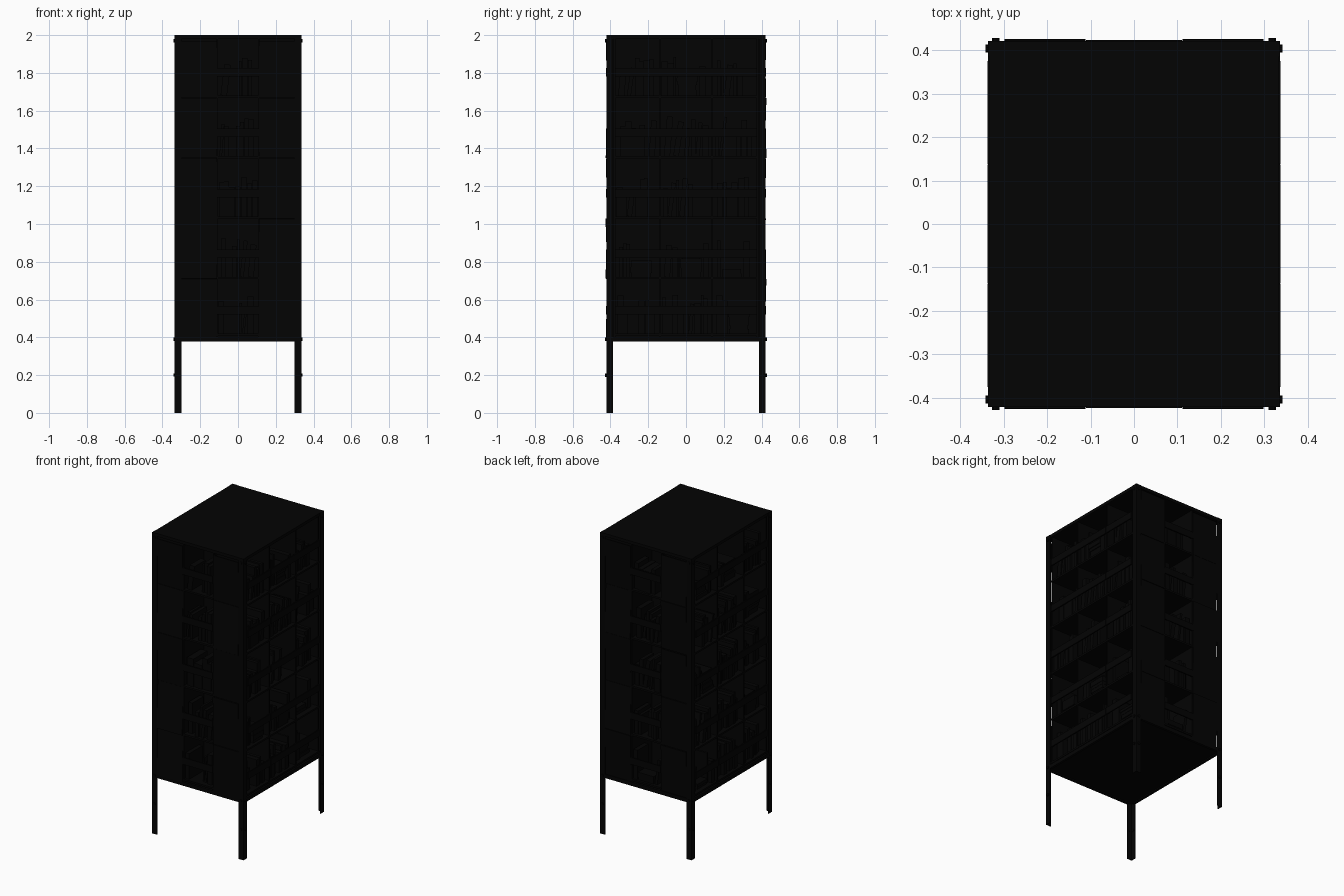
import bpy, bmesh, math, random
from mathutils import Matrix, Vector

if "Cube" in bpy.data.objects:
    bpy.data.objects.remove(bpy.data.objects["Cube"])

random.seed(4)
mat = bpy.data.materials.new("near_black")
mat.diffuse_color = (0.001, 0.001, 0.001, 1)
mat.use_nodes = True
mat.node_tree.nodes["Principled BSDF"].inputs["Base Color"].default_value = mat.diffuse_color
LEVELS = [0.42, 0.72, 1.04, 1.36, 1.68]
TOPS = LEVELS[1:] + [1.98]


class Part:
    """Collects simple solids into one named object."""
    def __init__(self, name):
        self.name, self.bm = name, bmesh.new()

    def box(self, x0, x1, y0, y1, z0, z1, frame=None, tilt=0.0, axis='Y'):
        c = Vector(((x0 + x1) / 2, (y0 + y1) / 2, (z0 + z1) / 2))
        m = Matrix.Translation(c) @ Matrix.Rotation(tilt, 4, axis)
        m = m @ Matrix.Diagonal((abs(x1 - x0), abs(y1 - y0), abs(z1 - z0), 1))
        bmesh.ops.create_cube(self.bm, size=1, matrix=(frame or Matrix()) @ m)

    def bolt(self, x, y, z, axis):
        rot = Matrix.Rotation(math.pi / 2, 4, axis)
        bmesh.ops.create_cone(self.bm, cap_ends=True, segments=10, radius1=0.009,
                              radius2=0.009, depth=0.012,
                              matrix=Matrix.Translation((x, y, z)) @ rot)

    def done(self):
        me = bpy.data.meshes.new(self.name)
        self.bm.to_mesh(me)
        self.bm.free()
        me.materials.append(mat)
        ob = bpy.data.objects.new(self.name, me)
        bpy.context.collection.objects.link(ob)


# Angle-iron corner posts with bolts
posts, bolts = Part("corner_posts"), Part("post_bolts")
for sx in (-1, 1):
    for sy in (-1, 1):
        posts.box(sx * 0.300, sx * 0.336, sy * 0.418, sy * 0.422, 0, 2)
        posts.box(sx * 0.332, sx * 0.336, sy * 0.386, sy * 0.418, 0, 2)
        for z in (0.2, 0.39, 1.97):
            bolts.bolt(sx * 0.318, sy * 0.422, z, 'X')
            bolts.bolt(sx * 0.336, sy * 0.404, z, 'Y')
posts.done()
bolts.done()

# Base deck with edge rails, and the roof
deck = Part("base_deck")
deck.box(-0.331, 0.331, -0.417, 0.417, 0.385, 0.400)
for s in (-1, 1):
    deck.box(-0.30, 0.30, s * 0.405, s * 0.422, 0.377, 0.402)
    deck.box(s * 0.32, s * 0.336, -0.386, 0.386, 0.377, 0.402)
deck.done()
roof = Part("roof")
roof.box(-0.334, 0.334, -0.42, 0.42, 1.98, 2.0)
roof.done()

# Shelves: deep side units plus a narrow niche on the front and back
shelves = Part("shelf_boards")
for z in LEVELS:
    for s in (-1, 1):
        shelves.box(s * 0.11, s * 0.332, -0.38, 0.38, z - 0.012, z)
        shelves.box(-0.11, 0.11, s * 0.20, s * 0.418, z - 0.012, z)
shelves.done()

# Back boards and upright dividers
uprights = Part("dividers_and_backs")
for s in (-1, 1):
    uprights.box(s * 0.106, s * 0.114, -0.416, 0.416, 0.40, 1.98)
    uprights.box(-0.106, 0.106, s * 0.20, s * 0.208, 0.40, 1.98)
    for y in (-0.378, -0.138, 0.138, 0.378):
        uprights.box(s * 0.114, s * 0.328, y - 0.005, y + 0.005, 0.40, 1.98)
uprights.done()

# Slightly warped cladding boards closing the ends of the side units
cladding = Part("end_panels")
for i, (z0, z1) in enumerate(zip(LEVELS, TOPS)):
    for sx in (-1, 1):
        for sy in (-1, 1):
            cladding.box(sx * 0.112, sx * 0.298, sy * 0.413, sy * 0.421,
                         z0 - (0.01 if i else 0.022), z1 - 0.012,
                         tilt=random.uniform(-0.04, 0.04), axis='X')
cladding.done()

# Cells: local x runs along the face, local -y points outwards
cells = []
for a in (math.pi / 2, -math.pi / 2):
    f = Matrix.Rotation(a, 4, 'Z') @ Matrix.Translation((0, -0.333, 0))
    cells += [(f, -0.368, -0.145), (f, -0.13, 0.13), (f, 0.145, 0.368)]
for a in (0, math.pi):
    f = Matrix.Rotation(a, 4, 'Z') @ Matrix.Translation((0, -0.42, 0))
    cells.append((f, -0.104, 0.104))

# Retaining rails and randomly filled books
rails, books = Part("retaining_rails"), Part("books")
for f, x0, x1 in cells:
    for z0 in LEVELS:
        rails.box(x0 - 0.007, x1 + 0.007, -0.004, 0.004, z0 + 0.10, z0 + 0.145, f)
        x = x0 + random.uniform(0, 0.02)
        while x < x1 - 0.03:
            kind = random.random()
            front = random.uniform(0.012, 0.04)
            if kind < 0.1:
                x += random.uniform(0.02, 0.06)
            elif kind < 0.17 and x < x1 - 0.12:
                # lying stack
                z = z0
                for _ in range(random.randint(2, 5)):
                    h = random.uniform(0.014, 0.035)
                    d = random.uniform(0, 0.012)
                    books.box(x + d, x + 0.115 - d, front + d, 0.17, z, z + h, f)
                    z += h
                x += 0.12
            else:
                # upright or leaning book
                w, h = random.uniform(0.012, 0.034), random.uniform(0.13, 0.21)
                lean = random.uniform(0.06, 0.16) if kind > 0.86 else 0
                pad = h * math.sin(lean)
                if x + w + pad > x1:
                    break
                books.box(x + pad / 2, x + pad / 2 + w, front,
                          front + random.uniform(0.11, 0.15), z0, z0 + h, f, lean)
                x += w + pad + 0.001
rails.done()
books.done()
